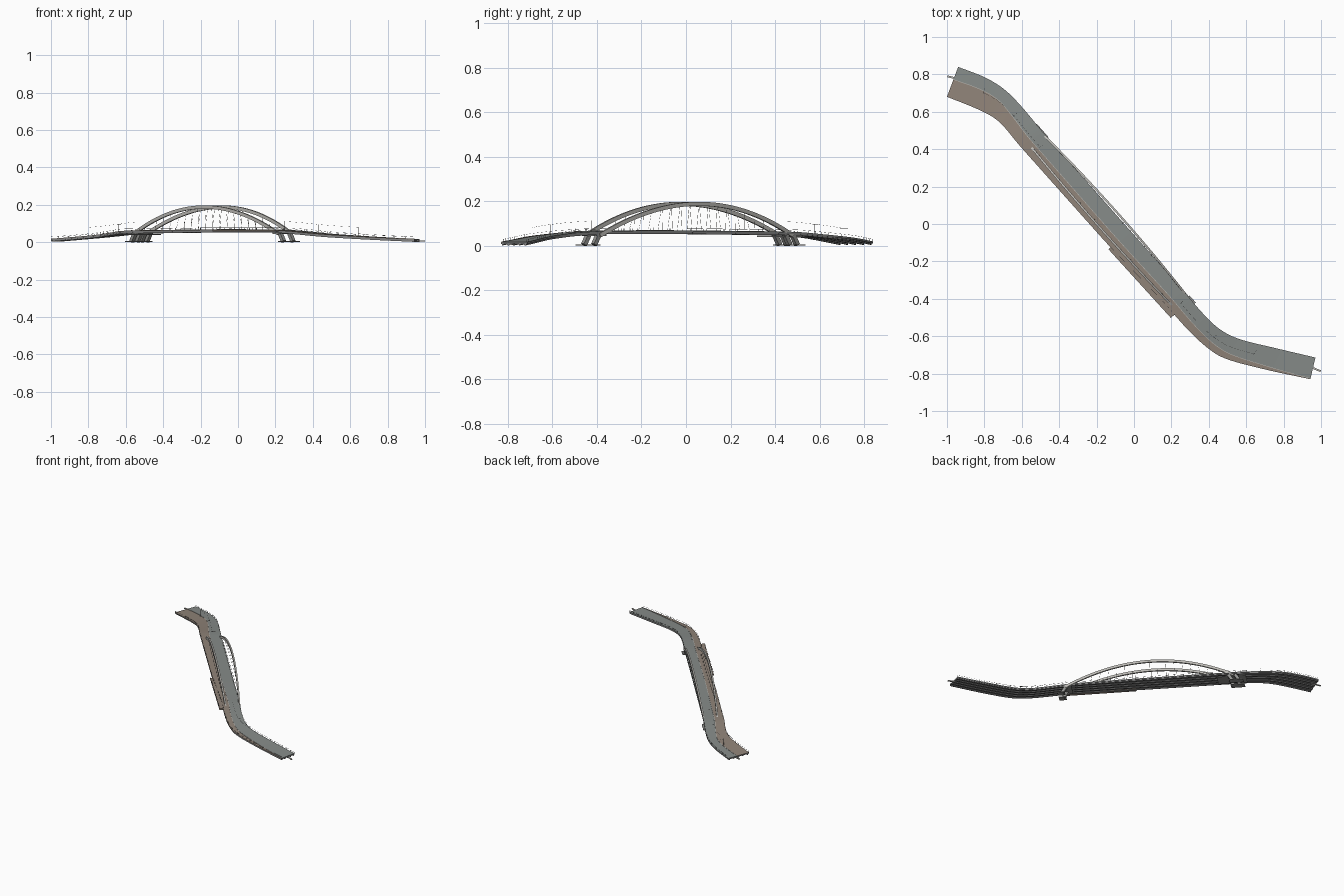
import bpy, bmesh, math
from mathutils import Vector

if "Cube" in bpy.data.objects:
    bpy.data.objects.remove(bpy.data.objects["Cube"])

def mat(name, c):
    m = bpy.data.materials.new(name)
    m.diffuse_color = (*c, 1)
    m.use_nodes = True
    m.node_tree.nodes["Principled BSDF"].inputs["Base Color"].default_value = m.diffuse_color
    return m

ASPHALT = mat("asphalt", (.24, .26, .25))
TAN = mat("tan_paving", (.28, .23, .19))
STEEL = mat("pale_steel", (.50, .49, .46))
DARK = mat("dark_girder", (.22, .22, .22))
PIER = mat("pier_concrete", (.28, .28, .27))

# Stations: upper edge x,y, lower edge x,y, kerb fraction, road height
ROWS = [(-.94, .84, -1.0, .68, .42, .018), (-.80, .785, -.85, .62, .40, .030),
        (-.70, .725, -.76, .575, .42, .039), (-.612, .64, -.70, .525, .50, .048),
        (-.475, .478, -.595, .40, .55, .061), (-.096, .05, -.20, -.043, .58, .066),
        (.236, -.324, .145, -.405, .62, .066), (.372, -.482, .285, -.562, .64, .058),
        (.462, -.565, .39, -.66, .68, .048), (.563, -.615, .485, -.718, .74, .040),
        (.75, -.662, .69, -.775, .84, .028), (.97, -.714, .943, -.83, .97, .016)]

def station(u):
    # Smooth interpolation whose tangents respect the uneven spacing
    i = min(int(u), len(ROWS) - 2)
    t = u - i
    cum = station.cum
    def tan(k):
        a, b = max(k - 1, 0), min(k + 1, len(ROWS) - 1)
        if k in (4, 5, 6):
            a, b = (4, 5) if k < 6 else (5, 6)
        return [(q - p) / (cum[b] - cum[a]) for p, q in zip(ROWS[a], ROWS[b])]
    h = cum[i + 1] - cum[i]
    h0, h1 = 2*t**3 - 3*t*t + 1, 3*t*t - 2*t**3
    g0, g1 = t**3 - 2*t*t + t, t**3 - t*t
    return [h0*p + h1*q + h*(g0*m + g1*n)
            for p, q, m, n in zip(ROWS[i], ROWS[i + 1], tan(i), tan(i + 1))]

station.cum = [0]
for a, b in zip(ROWS, ROWS[1:]):
    station.cum.append(station.cum[-1] + math.hypot(b[0] - a[0], b[1] - a[1]))

S = []
for i in range(len(ROWS) - 1):
    n = max(3, round((station.cum[i + 1] - station.cum[i]) / .02))
    S += [station(i + k / n) for k in range(n)]
S.append(station(len(ROWS) - 1))

def point(s, f, dz=0):
    f = s[4] if f == 'k' else f
    return Vector((s[0] + (s[2] - s[0])*f, s[1] + (s[3] - s[1])*f, s[5] + dz))

def finish(name, bm, m):
    bmesh.ops.recalc_face_normals(bm, faces=bm.faces)
    me = bpy.data.meshes.new(name)
    bm.to_mesh(me)
    bm.free()
    me.materials.append(m)
    o = bpy.data.objects.new(name, me)
    bpy.context.collection.objects.link(o)
    return o

def loft(bm, rings):
    rs = [[bm.verts.new(p) for p in r] for r in rings]
    n = len(rs[0])
    for a, b in zip(rs, rs[1:]):
        for j in range(n):
            bm.faces.new((a[j], a[(j+1) % n], b[(j+1) % n], b[j]))
    bm.faces.new(rs[0])
    bm.faces.new(rs[-1])

def strip(bm, fa, fb, top, bot, secs=S, grow=0):
    rings = []
    for s in secs:
        a, b = point(s, fa), point(s, fb)
        if grow:
            side = (point(s, 1) - point(s, 0)).normalized() * grow
            a, b = a - side, b + side
        rings.append([a + Vector((0, 0, top)), b + Vector((0, 0, top)),
                      b + Vector((0, 0, bot)), a + Vector((0, 0, bot))])
    loft(bm, rings)

def bar(bm, a, b, w, h=None):
    # Square bar between two points
    a, b = Vector(a), Vector(b)
    d = (b - a).normalized()
    x = d.cross(Vector((0, 0, 1)))
    x = x.normalized() if x.length > 1e-3 else Vector((1, 0, 0))
    y = d.cross(x)
    x, y = x*w/2, y*(h or w)/2
    loft(bm, [[p - x - y, p + x - y, p + x + y, p - x + y] for p in (a, b)])

# Deck body, road, walkway and kerb line
for name, fa, fb, top, bot, m, g in [
        ("deck_slab", 0, 1, -.002, -.008, DARK, 0),
        ("roadway", 0, 'k', .001, -.002, ASPHALT, 0),
        ("walkway", 'k', 1, .0008, -.002, TAN, 0),
        ("kerb_line", 'k', 'k', .003, -.001, STEEL, .0012)]:
    bm = bmesh.new()
    strip(bm, fa, fb, top, bot, grow=g)
    finish(name, bm, m)

# Longitudinal girders below
bm = bmesh.new()
for f in (.06, .28, .5, .72, .94):
    strip(bm, f, f, -.007, -.014, grow=.004)
finish("girders", bm, DARK)

# Edge railings with posts
bm = bmesh.new()
for f in (.01, .99):
    strip(bm, f, f, .0115, .0107, grow=.0004)
    for s in S[::2]:
        bar(bm, point(s, f), point(s, f, .011), .001)
finish("railings", bm, DARK)

# Frame of the straight span: along, across, height
C, A, N = Vector((-.135, .015, 0)), Vector((.665, -.747, 0)), Vector((.747, .665, 0))
def at(s, n, z):
    return C + A*s + N*n + Vector((0, 0, z))

# Two outward leaning arches with hangers
HALF = .58
def arch_point(s, side):
    k = 1 - (s / HALF)**2
    return at(s, side*(.046 + .015*k) + .003*k, .046 + .142*k)

for side, label in ((1, "far"), (-1, "near")):
    bm = bmesh.new()
    rings = []
    for i in range(49):
        s = HALF*(i/24 - 1)
        p = arch_point(s, side)
        slope = -2*.142*s / HALF**2
        up = (Vector((0, 0, 1)) - A*slope).normalized()*.009
        w = N*.0055
        rings.append([p - w - up, p + w - up, p + w + up, p - w + up])
    loft(bm, rings)
    finish(label + "_arch", bm, STEEL)
    bm = bmesh.new()
    for i in range(-7, 8):
        s = i*.056
        bar(bm, arch_point(s, side), at(s*1.04, side*.048, .06), .001)
    finish(label + "_hangers", bm, STEEL)

# Slanted pier legs on footings
for e, label in ((-1, "left"), (1, "right")):
    bm = bmesh.new()
    for n in (-.032, .036):
        for ds in ((.025, -.02) if e < 0 else (.015,)):
            bar(bm, at(e*(.59 + ds), n, .004), at(e*(.56 + ds), n, .055), .020, .020)
            bar(bm, at(e*(.57 + ds), n, .003), at(e*(.62 + ds), n, .003), .045, .006)
    bar(bm, at(e*.54, -.002, .049), at(e*.60, -.002, .049), .10, .010)
    finish(label + "_pier", bm, PIER)

# Lower cap slab at the left pier
bm = bmesh.new()
bar(bm, at(-.66, -.01, .042), at(-.46, -.01, .042), .10, .006)
finish("pier_cap", bm, PIER)

# Widened viewing platform beside the walkway
bm = bmesh.new()
bar(bm, at(.11, -.084, .0615), at(.607, -.079, .0615), .034, .010)
finish("side_platform", bm, TAN)
bm = bmesh.new()
bar(bm, at(.11, -.1, .077), at(.607, -.095, .077), .001)
for i in range(15):
    s = .112 + i*.035
    bar(bm, at(s, -.1 + .005*i/14, .062), at(s, -.1 + .005*i/14, .077), .001)
finish("platform_railing", bm, DARK)

# Overhead wires with poles on both approaches
bm = bmesh.new()
left = [s for s in S if -.80 < s[0] < -.44]
right = [s for s in S if .28 < s[0] < .68]
for secs in (left, right):
    strip(bm, .45, .45, .0475, .0469, secs, .0004)
    for s in (secs[0], secs[len(secs)//2], secs[-1]):
        bar(bm, point(s, .45), point(s, .45, .048), .0014)
        bar(bm, point(s, .52, .047), point(s, .3, .047), .001)
finish("overhead_wires", bm, DARK)

# Track stubs projecting from each end
bm = bmesh.new()
bar(bm, (-.93, .772, .012), (-.998, .790, .010), .010, .006)
bar(bm, (.945, -.765, .008), (.998, -.787, .007), .010, .006)
finish("end_tracks", bm, STEEL)
